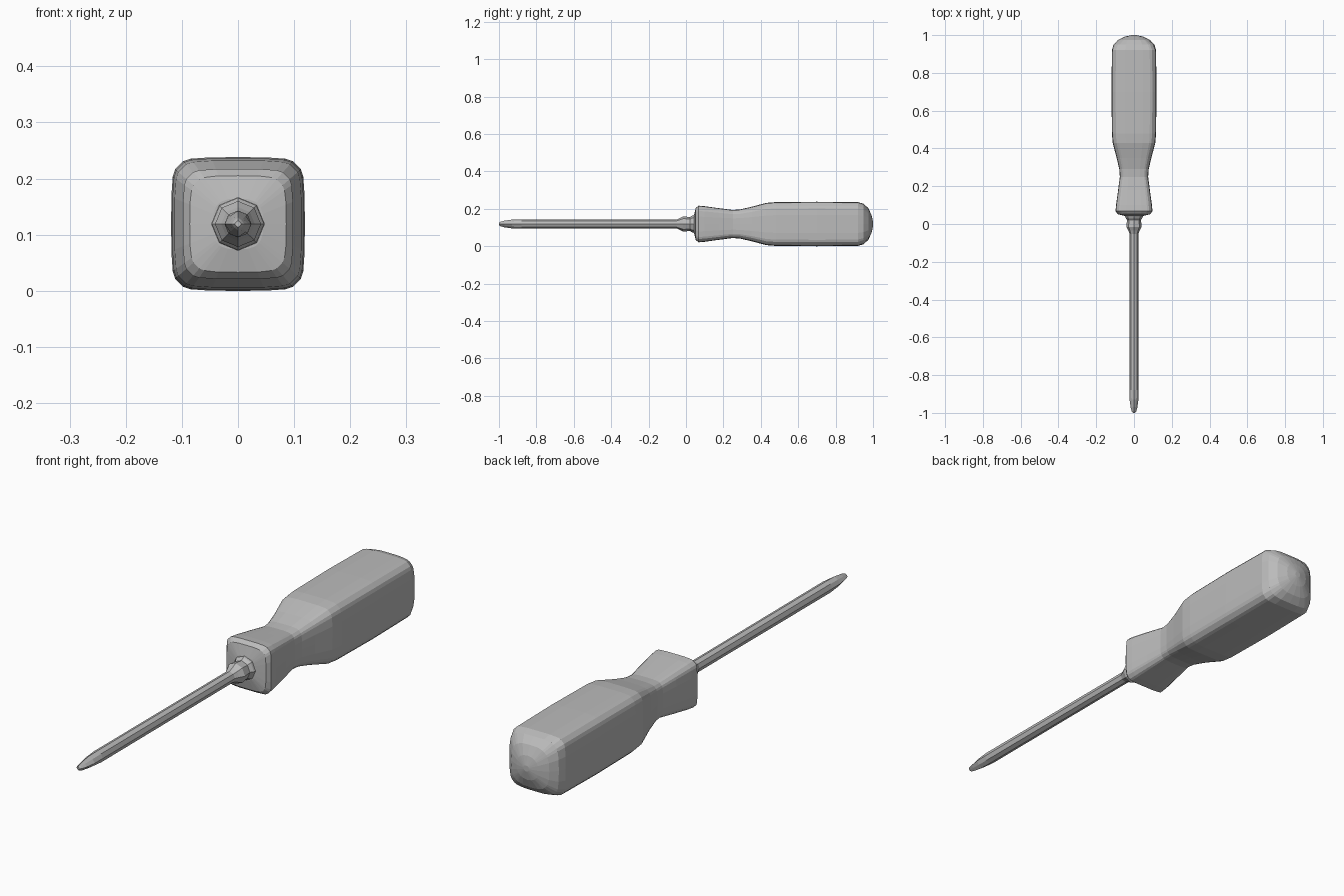
import bpy
import bmesh
from math import cos, sin, radians, pi

cube = bpy.data.objects.get("Cube")
if cube:
    bpy.data.objects.remove(cube, do_unlink=True)

AXIS_Z = 0.119

grey = bpy.data.materials.new("plain grey")
grey.use_nodes = True
colour = (0.5, 0.5, 0.5, 1)
grey.diffuse_color = colour
grey.node_tree.nodes["Principled BSDF"].inputs["Base Color"].default_value = colour


def rounded_square(half, power):
    """Square outline with bulging sides and tight corners."""
    points = []
    for quarter in range(4):
        for degrees in (0, 22, 36, 41, 49, 54, 68):
            a = radians(degrees + 90 * quarter)
            r = half / (abs(cos(a)) ** power + abs(sin(a)) ** power) ** (1 / power)
            points.append((r * cos(a), r * sin(a)))
    return points


def polygon(half, sides, groove=1.0):
    """Regular outline; groove below one pulls in every second corner."""
    points = []
    for i in range(sides):
        a = 2 * pi * i / sides + pi / 2
        r = half * (groove if i % 2 else 1)
        points.append((r * cos(a), r * sin(a)))
    return points


def loft(name, sections):
    """Skin a list of (y, outline) sections and cap both ends."""
    bm = bmesh.new()
    rings = [[bm.verts.new((x, y, AXIS_Z + z)) for x, z in outline]
             for y, outline in sections]
    for a, b in zip(rings, rings[1:]):
        for i in range(len(a)):
            j = (i + 1) % len(a)
            bm.faces.new((a[i], a[j], b[j], b[i]))
    bm.faces.new(rings[0])
    bm.faces.new(rings[-1])
    bmesh.ops.recalc_face_normals(bm, faces=bm.faces)
    mesh = bpy.data.meshes.new(name)
    bm.to_mesh(mesh)
    bm.free()
    mesh.materials.append(grey)
    obj = bpy.data.objects.new(name, mesh)
    bpy.context.collection.objects.link(obj)
    return obj


# Grip: flared collar, waist, long squared body and domed end
# Each entry is position, half width and squareness
grip = [(0.042, 0.045, 3), (0.052, 0.086, 5), (0.068, 0.098, 6), (0.1, 0.095, 6),
        (0.18, 0.084, 6), (0.25, 0.075, 5), (0.29, 0.078, 5), (0.35, 0.092, 5),
        (0.43, 0.113, 6), (0.48, 0.117, 6), (0.7, 0.119, 6), (0.92, 0.117, 6),
        (0.95, 0.108, 4.5), (0.975, 0.084, 3), (0.992, 0.048, 2.2), (1.0, 0.012, 2)]
handle = loft("handle", [(y, rounded_square(h, p)) for y, h, p in grip])

# Faceted bolster between grip and shaft
bolster = [(0.06, 0.05), (0.034, 0.046), (0.022, 0.037), (-0.015, 0.041),
           (-0.035, 0.03), (-0.06, 0.02)]
loft("bolster", [(y, polygon(h, 8)) for y, h in bolster])

# Shaft running into a fluted, tapering tip
blade = [(0.0, 0.023, 1), (-0.88, 0.024, 1), (-0.93, 0.0235, 0.85),
         (-0.97, 0.018, 0.75), (-0.992, 0.012, 0.75), (-1.0, 0.006, 0.8)]
loft("shaft_and_tip", [(y, polygon(h, 8, g)) for y, h, g in blade])
